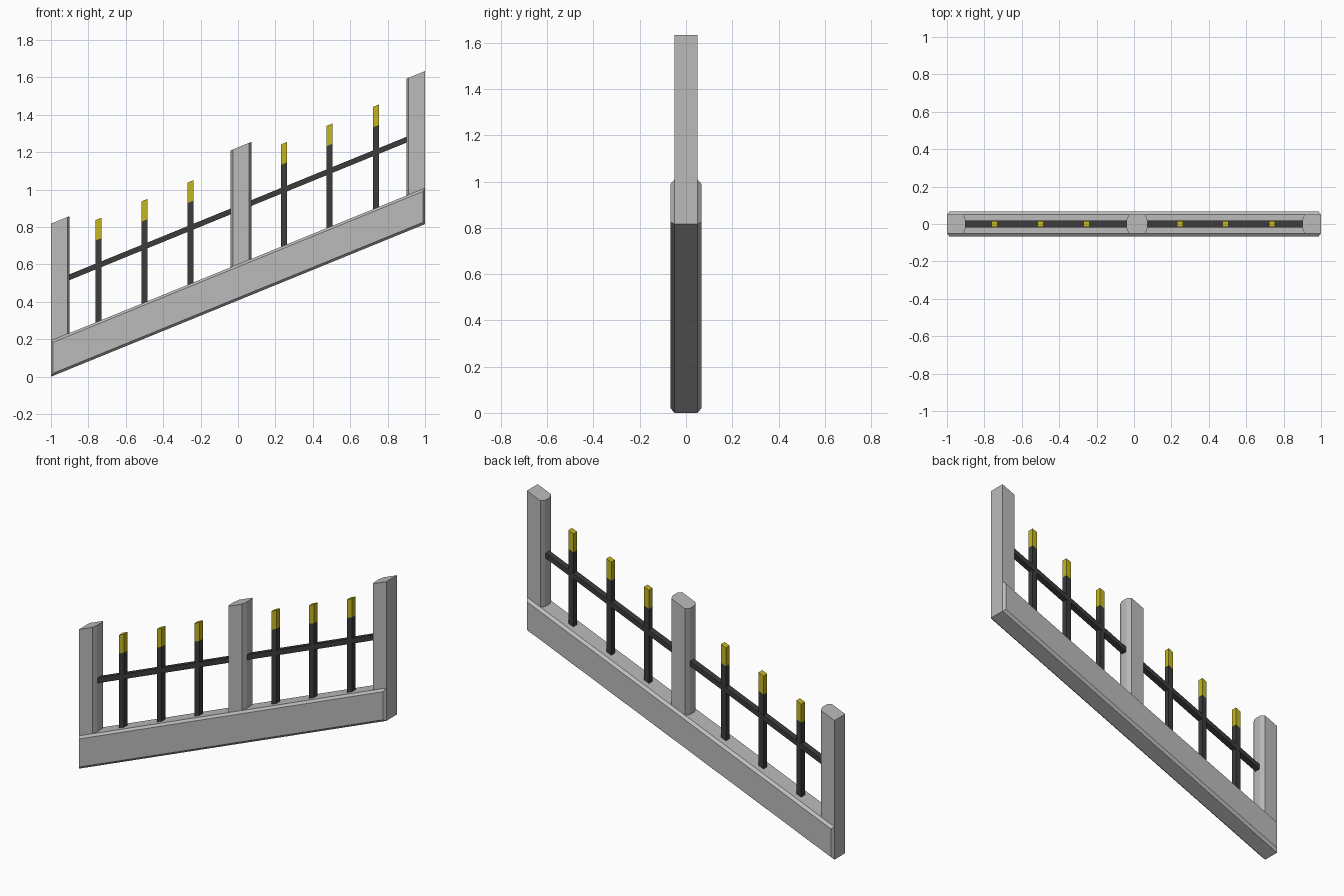
import bpy, bmesh, math

if "Cube" in bpy.data.objects:
    bpy.data.objects.remove(bpy.data.objects["Cube"])

SLOPE = 0.408          # everything is sheared upward along x
BASE_TOP = 0.193


def material(name, rgb):
    m = bpy.data.materials.new(name)
    m.diffuse_color = (*rgb, 1)
    m.use_nodes = True
    m.node_tree.nodes["Principled BSDF"].inputs["Base Color"].default_value = m.diffuse_color
    return m


STONE = material("grey stone", (0.50, 0.50, 0.50))
IRON = material("dark iron", (0.045, 0.045, 0.045))
GOLD = material("yellow tip", (0.56, 0.47, 0.015))


def sheared_hull(name, points, mat):
    """Convex solid around the points, sheared to follow the slope."""
    bm = bmesh.new()
    for x, y, z in points:
        bm.verts.new((x, y, z))
    bmesh.ops.convex_hull(bm, input=bm.verts)
    bmesh.ops.dissolve_limit(bm, angle_limit=math.radians(1),
                             verts=bm.verts, edges=bm.edges)
    for v in bm.verts:
        v.co.z += SLOPE * (v.co.x + 1)
    bmesh.ops.recalc_face_normals(bm, faces=bm.faces)
    me = bpy.data.meshes.new(name)
    bm.to_mesh(me)
    bm.free()
    me.materials.append(mat)
    ob = bpy.data.objects.new(name, me)
    bpy.context.collection.objects.link(ob)
    return ob


def prism(name, outline, z0, z1, mat):
    return sheared_hull(name, [(x, y, z) for x, y in outline for z in (z0, z1)], mat)


def bar(name, x0, x1, half_y, z0, z1, mat):
    return prism(name, [(x, y) for x in (x0, x1) for y in (-half_y, half_y)], z0, z1, mat)


# Sloped base wall with chamfered long edges and end corners
base = []
for sx in (-1, 1):
    for sy in (-1, 1):
        for z, inset in ((0, 0.014), (BASE_TOP, -0.014)):
            base.append((sx, sy * 0.05, z))
            base.append((sx * 0.988, sy * 0.066, z + inset))
sheared_hull("base_wall", base, STONE)

# Posts: the sides that face the railing bulge out in a shallow curve
BULGE = ((0.05, 0.0), (0.022, 0.012))


def post(name, x0, x1, bulge_left, bulge_right):
    outline = []
    for x, side, bulge in ((x0, -1, bulge_left), (x1, 1, bulge_right)):
        for y, dx in (BULGE if bulge else BULGE[:1]):
            outline += [(x + side * dx, y), (x + side * dx, -y)]
    prism(name, outline, BASE_TOP, 0.818, STONE)


post("left_post", -1, -0.912, False, True)
post("middle_post", -0.028, 0.06, True, True)
post("right_post", 0.912, 1, True, False)

# Sloped handrail in two spans
bar("left_rail", -0.905, -0.035, 0.018, 0.476, 0.507, IRON)
bar("right_rail", 0.067, 0.905, 0.018, 0.476, 0.507, IRON)

# Upright pickets with coloured tips
for i, x in enumerate((-0.745, -0.5, -0.255, 0.245, 0.49, 0.737)):
    bar(f"picket_{i + 1}", x - 0.016, x + 0.016, 0.017, BASE_TOP, 0.631, IRON)
    bar(f"picket_tip_{i + 1}", x - 0.016, x + 0.016, 0.017, 0.631, 0.74, GOLD)
